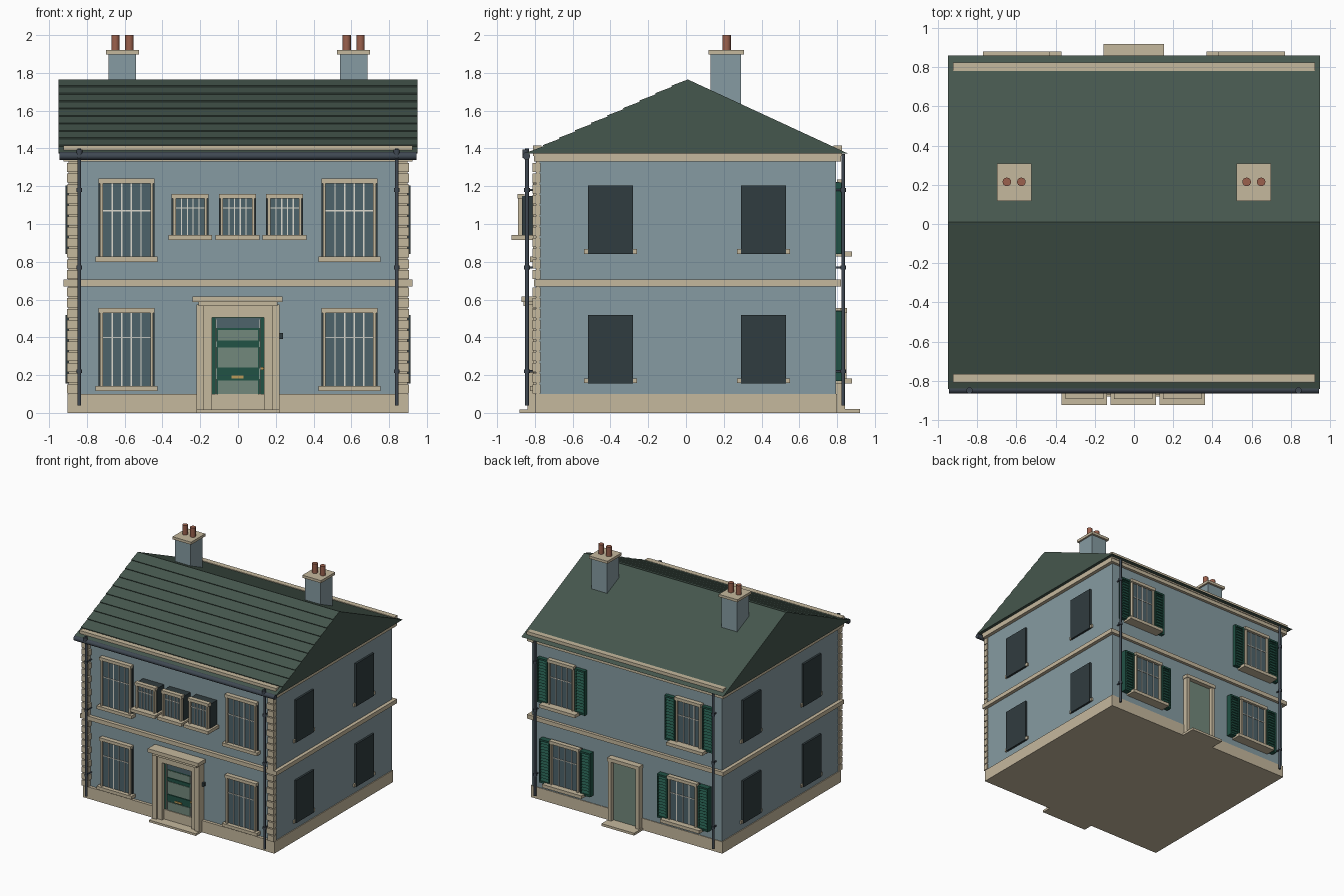
import bpy, bmesh, math
from mathutils import Matrix, Vector

if "Cube" in bpy.data.objects:
    bpy.data.objects.remove(bpy.data.objects["Cube"])


def mat(name, r, g, b):
    m = bpy.data.materials.new(name)
    m.diffuse_color = (r, g, b, 1)
    m.use_nodes = True
    m.node_tree.nodes["Principled BSDF"].inputs["Base Color"].default_value = m.diffuse_color
    return m


WALL = mat("blue_render", .24, .33, .36)
STONE = mat("stone", .56, .48, .34)
ROOF = mat("slate_green", .06, .095, .075)
DARK = mat("dark_frame", .03, .045, .05)
GLASS = mat("glass", .075, .125, .145)
BAR = mat("glazing_bar", .72, .70, .62)
GREEN = mat("door_green", .015, .085, .06)
PALE = mat("pale_green", .17, .25, .20)
CLAY = mat("clay", .33, .12, .075)
IRON = mat("iron", .05, .065, .085)
BRASS = mat("brass", .5, .33, .1)


def finish(name, bm, m):
    bmesh.ops.recalc_face_normals(bm, faces=bm.faces)
    me = bpy.data.meshes.new(name)
    bm.to_mesh(me)
    bm.free()
    me.materials.append(m)
    ob = bpy.data.objects.new(name, me)
    bpy.context.collection.objects.link(ob)
    return ob


def boxes(name, m, *specs, tilt=0):
    """One object made of boxes given as (x0, x1, y0, y1, z0, z1)."""
    bm = bmesh.new()
    for x0, x1, y0, y1, z0, z1 in specs:
        c = Matrix.Translation(((x0 + x1) / 2, (y0 + y1) / 2, (z0 + z1) / 2))
        s = Matrix.Diagonal((abs(x1 - x0), abs(y1 - y0), abs(z1 - z0), 1))
        bmesh.ops.create_cube(bm, size=1, matrix=c @ Matrix.Rotation(tilt, 4, 'X') @ s)
    return finish(name, bm, m)


def rods(name, m, *specs, seg=16):
    """One object made of cylinders given as (start, end, radius)."""
    bm = bmesh.new()
    for a, b, r in specs:
        a, b = Vector(a), Vector(b)
        d = b - a
        bmesh.ops.create_cone(bm, cap_ends=True, segments=seg, radius1=r, radius2=r, depth=d.length,
                              matrix=Matrix.Translation((a + b) / 2) @ d.to_track_quat('Z', 'Y').to_matrix().to_4x4())
    for f in bm.faces:
        f.smooth = len(f.verts) == 4
    for e in bm.edges:
        e.smooth = all(len(f.verts) == 4 for f in e.link_faces)
    return finish(name, bm, m)


# Main body
FRONT, BACK = -.775, .795
boxes("walls", WALL, (-.895, .895, FRONT, BACK, .05, 1.36))
boxes("plinth", STONE, (-.902, .902, -.80, .80, 0, .10))
boxes("band_course", STONE, (-.925, .925, -.805, .82, .67, .705))
boxes("cornice", STONE, (-.925, .925, -.805, .82, 1.33, 1.372),
      (-.925, .925, -.81, -.765, 1.36, 1.416), (-.925, .925, .78, .825, 1.36, 1.415))

# Corner quoins, in two runs split by the band course
quoins = []
for s in (-1, 1):
    quoins.append((s * .85, s * .898, -.795, -.775, .1, 1.33))
    for z0, z1, n in ((.1, .67, 10), (.705, 1.33, 11)):
        h = (z1 - z0) / n
        for i in range(n):
            w = .838 if i % 2 else .846
            quoins.append((s * w, s * .904, -.812, -.77, z0 + i * h + .003, z0 + (i + 1) * h - .006))
boxes("quoins", STONE, *quoins)

# Roof: gable profile with stepped slate courses on the front slope
eave, ridge, n = Vector((-.84, 1.372)), Vector((.01, 1.765)), 10
slope = ridge - eave
out = Vector((-slope.y, slope.x)).normalized() * .007
profile = [eave]
for i in range(n):
    profile += [eave + slope * i / n + out, eave + slope * (i + 1) / n]
profile += [Vector((.86, 1.372))]
bm = bmesh.new()
face = bm.faces.new([bm.verts.new((-.95, p.x, p.y)) for p in profile])
ext = bmesh.ops.extrude_face_region(bm, geom=[face])
bmesh.ops.translate(bm, vec=(1.9, 0, 0), verts=[v for v in ext["geom"] if isinstance(v, bmesh.types.BMVert)])
finish("roof", bm, ROOF)

# Chimneys
for s, side in ((-1, "left"), (1, "right")):
    x = s * .612
    boxes(side + "_chimney", WALL, (x - .073, x + .073, .13, .29, 1.55, 1.90))
    boxes(side + "_chimney_cap", STONE, (x - .088, x + .088, .118, .308, 1.898, 1.92))
    rods(side + "_chimney_pots", CLAY, *[((x + dx, .215, 1.91), (x + dx, .215, 2.0), .022) for dx in (-.037, .037)])

# Gutter and downpipes
rods("front_gutter", IRON, ((-.945, -.845, 1.36), (.945, -.845, 1.36), .02))
for d, y, top, name in ((-1, -.842, 1.40, "front"), (1, .832, 1.37, "back")):
    wall = FRONT if d < 0 else BACK
    parts = []
    for s in (-1, 1):
        x = s * .84
        parts.append(((x, y, .04), (x, y, top), .010))
        for z in (.22, .77, 1.18):
            parts += [((x, y, z - .01), (x, y, z + .01), .015), ((x, wall, z), (x, y, z), .006)]
        if d < 0:
            parts.append(((x, y - .008, 1.35), (x, y - .008, 1.395), .016))
    rods(name + "_downpipes", IRON, *parts)


def window(name, x, z0, z1, w, d, off, sill, sill_out, bar_z, nbars):
    """Window on the front (d=-1) or back (d=1): w half width, off stand-off from the wall."""
    wall = FRONT if d < 0 else BACK

    def Y(t):
        return wall + d * (off + t)
    boxes(name + "_surround", DARK, (x - w, x + w, wall - d * .01, Y(.012), z0 + .01, z1 - .012))
    g = w - .022
    boxes(name + "_glass", GLASS, (x - g, x + g, Y(0), Y(.016), z0 + .02, z1 - .02))
    f = w - .008
    boxes(name + "_frame", STONE, (x - f, x - g, Y(0), Y(.034), z0 + .02, z1 - .02),
          (x + g, x + f, Y(0), Y(.034), z0 + .02, z1 - .02),
          (x - w, x + w, Y(0), Y(.038), z1 - .026, z1),
          (x - sill, x + sill, Y(-off - .005), Y(sill_out), z0 - .005, z0 + .022))
    bars = [(x - g, x + g, Y(.014), Y(.021), bar_z - .003, bar_z + .003)]
    for i in range(1, nbars + 1):
        bx = x - g + 2 * g * i / (nbars + 1)
        bars.append((bx - .003, bx + .003, Y(.014), Y(.022), z0 + .02, z1 - .02))
    boxes(name + "_bars", BAR, *bars)


# Front windows
for s, side in ((-1, "left"), (1, "right")):
    window("front_upper_" + side + "_window", s * .59, .805, 1.24, .148, -1, 0, .165, .05, 1.07, 4)
    window("front_lower_" + side + "_window", s * .59, .12, .555, .148, -1, 0, .165, .05, .40, 4)
for i in (-1, 0, 1):
    window("small_window_" + str(i + 2), i * .25 - .003, .92, 1.16, .098, -1, .08, .116, .068, 1.085, 4)

# Back windows with louvred shutters
for s, side in ((-1, "left"), (1, "right")):
    for level, x, z0, z1, w, off in (("upper", .60, .832, 1.235, .125, .005), ("lower", .555, .16, .555, .14, .02)):
        nm = "back_" + level + "_" + side
        x *= s
        window(nm + "_window", x, z0, z1, w, 1, off, w + .045, .085 - off, z0 + .25, 3)
        y = BACK + off
        frames, slats = [], []
        for t in (-1, 1):
            a, b = sorted((x + t * (w + .005), x + t * (w + .1)))
            zb, zt = z0 + .01, z1 - .015
            frames += [(a, a + .012, BACK, y + .028, zb, zt), (b - .012, b, BACK, y + .028, zb, zt),
                       (a, b, BACK, y + .028, zb, zb + .015), (a, b, BACK, y + .028, zt - .015, zt),
                       (a, b, BACK - .005, y + .012, zb, zt)]
            k = 14
            slats += [(a + .01, b - .01, y + .015, y + .021, zc - .011, zc + .011)
                      for zc in (zb + .015 + (zt - zb - .03) * (i + .5) / k for i in range(k))]
        boxes(nm + "_shutters", GREEN, *frames)
        boxes(nm + "_shutter_slats", GREEN, *slats, tilt=math.radians(30))

# Side windows, plain dark panels with sills
panels, sills = [], []
for s in (-1, 1):
    for y in (-.40, .41):
        for z in (.155, .84):
            panels.append((s * .88, s * .912, y - .12, y + .12, z, z + .363))
            sills.append((s * .88, s * .908, y - .14, y + .14, z + .002, z + .028))
boxes("side_windows", DARK, *panels)
boxes("side_sills", STONE, *sills)

# Front door, surround and step
surround = [(-.21, .21, -.77, -.86, .565, .588), (-.24, .235, -.77, -.872, .586, .617),
            (-.18, .18, -.77, -.825, .505, .57)]
for s in (-1, 1):
    surround += [(s * .138, s * .185, -.77, -.825, 0, .56), (s * .18, s * .22, -.77, -.84, 0, .575)]
boxes("front_door_surround", STONE, *surround)
boxes("front_step", STONE, (-.22, .22, -.77, -.882, 0, .018))
boxes("front_door", GREEN, (-.138, .138, -.77, -.790, .015, .508), (-.115, .115, -.77, -.797, .18, .235),
      (-.115, .115, -.77, -.797, .35, .378), (-.115, .115, -.77, -.797, .02, .065))
boxes("front_door_panels", PALE, *[(-.105, .105, -.78, -.794, a, b) for a, b in ((.07, .172), (.24, .345), (.382, .44))])
boxes("front_door_transom", GLASS, (-.12, .12, -.78, -.794, .45, .502))
boxes("front_door_trim", BAR, *[(s * .113, s * .119, -.78, -.799, .05, .495) for s in (-1, 1)])
boxes("letter_plate", BRASS, (-.035, .03, -.79, -.802, .182, .198))
rods("front_door_handle", BRASS, ((.128, -.785, .235), (.128, -.815, .235), .009))
boxes("doorbell", DARK, (.218, .238, -.77, -.80, .392, .422))

# Back door, surround and step
boxes("back_door", PALE, (-.12, .12, .78, .81, .02, .53))
boxes("back_door_surround", STONE, (-.145, -.115, .78, .842, 0, .55), (.115, .145, .78, .842, 0, .55),
      (-.15, .15, .78, .848, .525, .555))
boxes("back_step", STONE, (-.155, .152, .78, .92, 0, .02))
